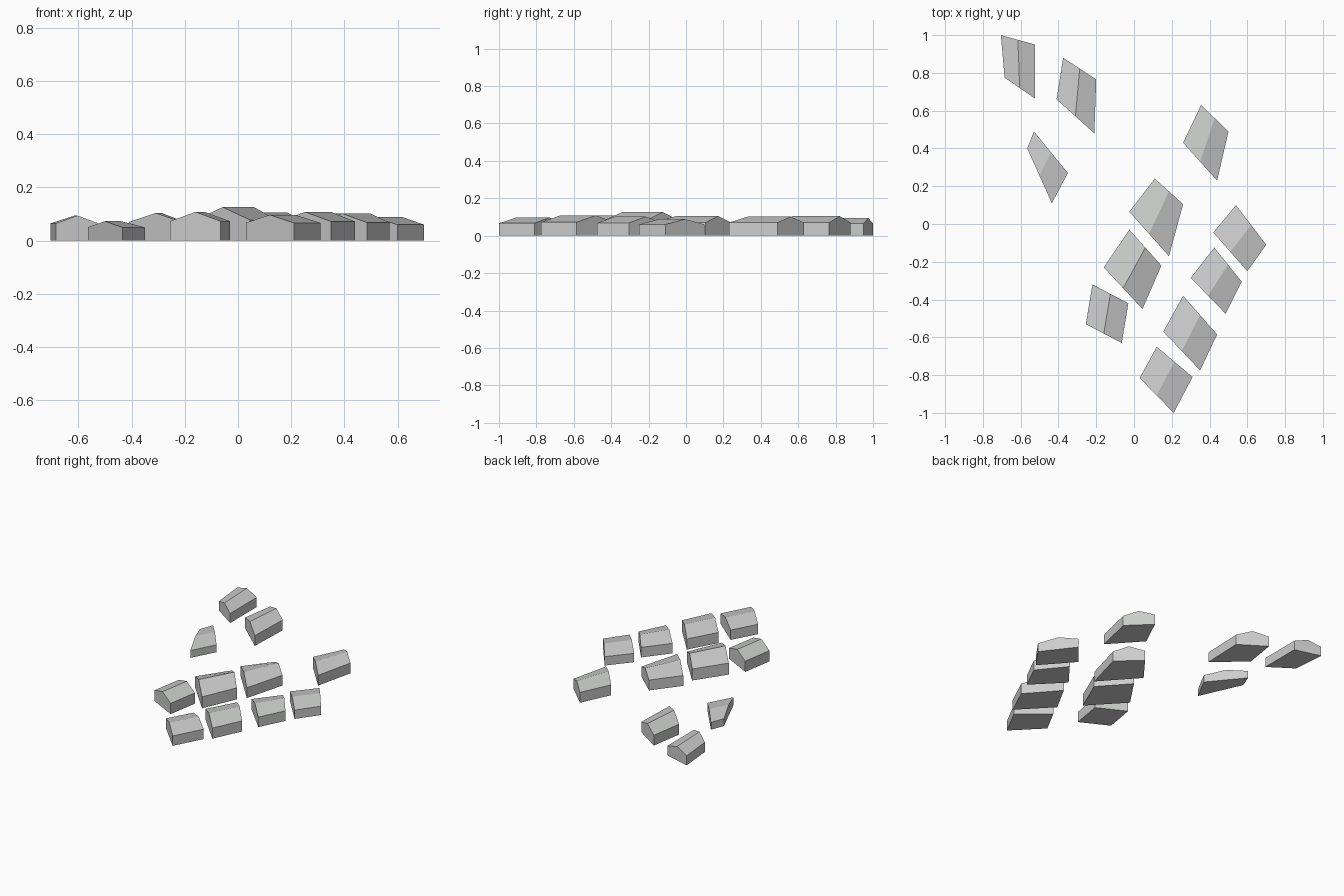
import bpy
import bmesh
from mathutils import Vector

# Remove the default cube
default_cube = bpy.data.objects.get("Cube")
if default_cube:
    bpy.data.objects.remove(default_cube, do_unlink=True)

HUNDREDTH = 0.01

# One pale grey for every wall and roof
grey = bpy.data.materials.new("pale_grey")
grey.use_nodes = True
colour = (0.6, 0.61, 0.6, 1)
grey.diffuse_color = colour
grey.node_tree.nodes["Principled BSDF"].inputs["Base Color"].default_value = colour


def gabled_house(name, plan, eave, ridge):
    """Extrude a four-sided plan to the eave and close it with a gable roof.

    The plan runs clockwise: rear gable (two corners), then front gable.
    """
    mesh = bpy.data.meshes.new(name)
    house = bpy.data.objects.new(name, mesh)
    bpy.context.collection.objects.link(house)
    mesh.materials.append(grey)

    bm = bmesh.new()
    corners = [Vector((x, y, 0)) * HUNDREDTH for x, y in plan]
    up = Vector((0, 0, HUNDREDTH))
    base = [bm.verts.new(corner) for corner in corners]
    top = [bm.verts.new(corner + up * eave) for corner in corners]

    # Ridge ends sit above the middle of each gable wall
    rear_left, rear_right, front_right, front_left = corners
    rear_peak = bm.verts.new((rear_left + rear_right) / 2 + up * ridge)
    front_peak = bm.verts.new((front_left + front_right) / 2 + up * ridge)

    # Floor and gable walls
    bm.faces.new(base)
    bm.faces.new((base[0], base[1], top[1], rear_peak, top[0]))
    bm.faces.new((base[2], base[3], top[3], front_peak, top[2]))

    # Side walls and roof slopes
    bm.faces.new((base[1], base[2], top[2], top[1]))
    bm.faces.new((base[3], base[0], top[0], top[3]))
    bm.faces.new((top[1], top[2], front_peak, rear_peak))
    bm.faces.new((top[3], top[0], rear_peak, front_peak))

    bmesh.ops.recalc_face_normals(bm, faces=bm.faces[:])
    bm.to_mesh(mesh)
    bm.free()
    return house


# Plan corners, eave height and ridge height, all in hundredths
houses = {
    "house_far_rear": (
        [(-70.5, 100), (-52.5, 95), (-52.5, 66.5), (-68.5, 77.5)], 6.5, 9.4),
    "house_rear_middle": (
        [(-37.5, 88), (-20, 76.5), (-21, 48), (-41, 66)], 7, 10.4),
    "narrow_shed": (
        [(-53, 49), (-35, 27), (-43.5, 11), (-56.5, 40)], 5, 7.3),
    "house_rear_left": (
        [(35.5, 63), (50, 49), (44, 23), (26, 43)], 7, 10.2),
    "inner_row_house_rear": (
        [(11, 24), (26, 10.5), (18.5, -17), (-2.5, 6.5)], 7, 10.5),
    "inner_row_house_middle": (
        [(-2.5, -3), (14.5, -22), (4.5, -45), (-16, -23)], 7.8, 12.6),
    "inner_row_house_front": (
        [(-22, -32), (-3, -42), (-6.5, -63), (-25.5, -53)], 7.3, 10.8),
    "outer_row_house_rear": (
        [(54, 10), (70, -11), (60, -25), (42, -4.5)], 6, 8.8),
    "outer_row_house_inner_rear": (
        [(42.5, -12.5), (57, -30.5), (48.5, -47.5), (30, -28.5)], 6.8, 10.2),
    "outer_row_house_inner_front": (
        [(26, -38), (44, -58.5), (35, -77.5), (15.5, -57)], 7.2, 10.8),
    "outer_row_house_front": (
        [(12, -65), (31, -81), (21, -100), (3, -81.5)], 6.7, 9.7),
}

for house_name, (plan, eave, ridge) in houses.items():
    gabled_house(house_name, plan, eave, ridge)
